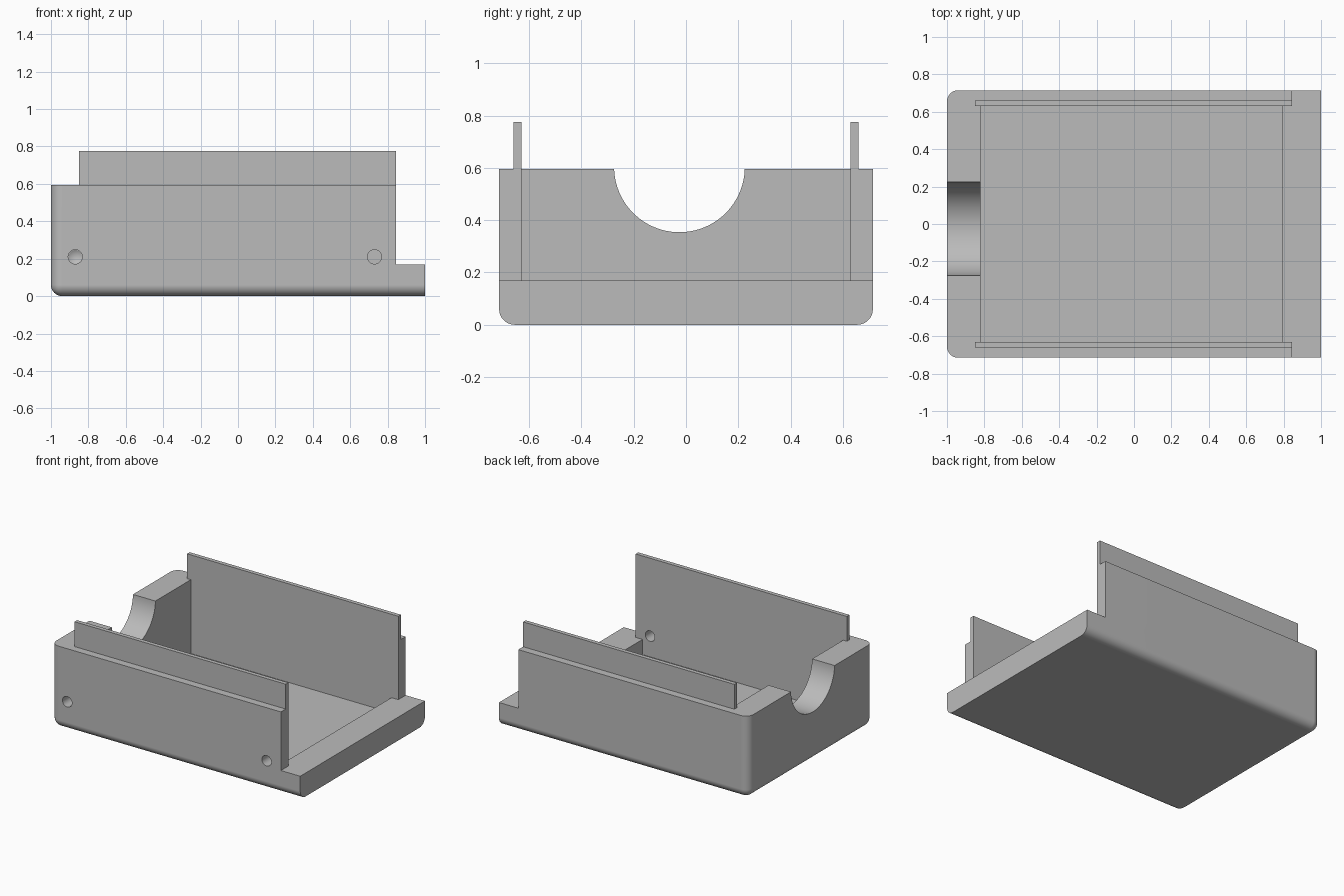
import bpy
import bmesh
from math import pi, radians
from mathutils import Matrix, Vector

default = bpy.data.objects.get("Cube")
if default:
    bpy.data.objects.remove(default, do_unlink=True)

grey = bpy.data.materials.new("plain grey")
grey.use_nodes = True
colour = (0.5, 0.5, 0.5, 1)
grey.diffuse_color = colour
grey.node_tree.nodes["Principled BSDF"].inputs["Base Color"].default_value = colour

# Main dimensions
HALF_Y, TOP, LIP = 0.715, 0.595, 0.17
INNER_Y, FLOOR = 0.63, 0.06
WALL_END = 0.845


def finish(name, bm):
    mesh = bpy.data.meshes.new(name)
    bmesh.ops.recalc_face_normals(bm, faces=bm.faces)
    bm.to_mesh(mesh)
    bm.free()
    mesh.materials.append(grey)
    obj = bpy.data.objects.new(name, mesh)
    bpy.context.collection.objects.link(obj)
    return obj


def box_mesh(low, high):
    low, high = Vector(low), Vector(high)
    bm = bmesh.new()
    bmesh.ops.create_cube(bm, size=1)
    for v in bm.verts:
        v.co = (low + high) / 2 + v.co * (high - low)
    return bm


def box(name, low, high):
    return finish(name, box_mesh(low, high))


def cylinder(name, centre, r1, r2, depth, turn, sides):
    bm = bmesh.new()
    bmesh.ops.create_cone(bm, cap_ends=True, segments=sides, radius1=r1,
                          radius2=r2, depth=depth,
                          matrix=Matrix.Translation(centre) @ turn)
    return finish(name, bm)


# Tray block, rounded along the bottom and at the two closed-end corners
bm = box_mesh((-1, -HALF_Y, 0), (1, HALF_Y, TOP))
rounded = []
for e in bm.edges:
    a, b = (v.co for v in e.verts)
    bottom = a.z < 0.01 and b.z < 0.01
    closed_end = a.x < -0.99 and b.x < -0.99
    open_end = a.x > 0.99 and b.x > 0.99
    upright = abs(a.z - b.z) > 0.1
    if (bottom and not open_end) or (closed_end and upright):
        rounded.append(e)
bmesh.ops.bevel(bm, geom=rounded, offset=0.06, segments=8, profile=0.5,
                affect='EDGES')
tray = finish("tray", bm)

# Cutters: cavity, open end, lip step, cable notch and screw holes
along_x = Matrix.Rotation(pi / 2, 4, 'Y')
along_y = Matrix.Rotation(-pi / 2, 4, 'X')
cutters = [
    box("cavity_cutter", (-0.82, -INNER_Y, FLOOR), (0.79, INNER_Y, 1)),
    box("opening_cutter", (0.7, -INNER_Y, LIP), (0.9, INNER_Y, 1)),
    box("lip_cutter", (WALL_END, -1, LIP), (1.2, 1, 1)),
    cylinder("notch_cutter", (-0.9, -0.025, 0.604), 0.25, 0.25, 0.4, along_x, 96),
    cylinder("through_hole_cutter", (0.73, -0.7, 0.21), 0.038, 0.038, 0.2,
             along_y, 32),
    cylinder("blind_hole_cutter", (-0.87, -0.69, 0.21), 0.038, 0.038, 0.15,
             along_y, 32),
    cylinder("hole_tip_cutter", (-0.87, -0.605, 0.21), 0.038, 0, 0.022,
             along_y, 32),
]
for cutter in cutters:
    mod = tray.modifiers.new(cutter.name, 'BOOLEAN')
    mod.operation = 'DIFFERENCE'
    mod.solver = 'EXACT'
    mod.object = cutter

# Apply the cuts and drop the cutters
graph = bpy.context.evaluated_depsgraph_get()
cut_mesh = bpy.data.meshes.new_from_object(tray.evaluated_get(graph))
tray.modifiers.clear()
tray.data = cut_mesh
for cutter in cutters:
    bpy.data.objects.remove(cutter, do_unlink=True)

# Smooth rounded edges, keep the rest crisp
bpy.ops.object.select_all(action='DESELECT')
tray.select_set(True)
bpy.context.view_layer.objects.active = tray
bpy.ops.object.shade_smooth_by_angle(angle=radians(30))
weighted = tray.modifiers.new("weighted_normals", 'WEIGHTED_NORMAL')
weighted.keep_sharp = True

# Thin upright rails on the side walls
for name, side in (("front_rail", -1), ("back_rail", 1)):
    ys = sorted((side * INNER_Y, side * 0.66))
    box(name, (-0.85, ys[0], TOP), (WALL_END, ys[1], 0.775))
